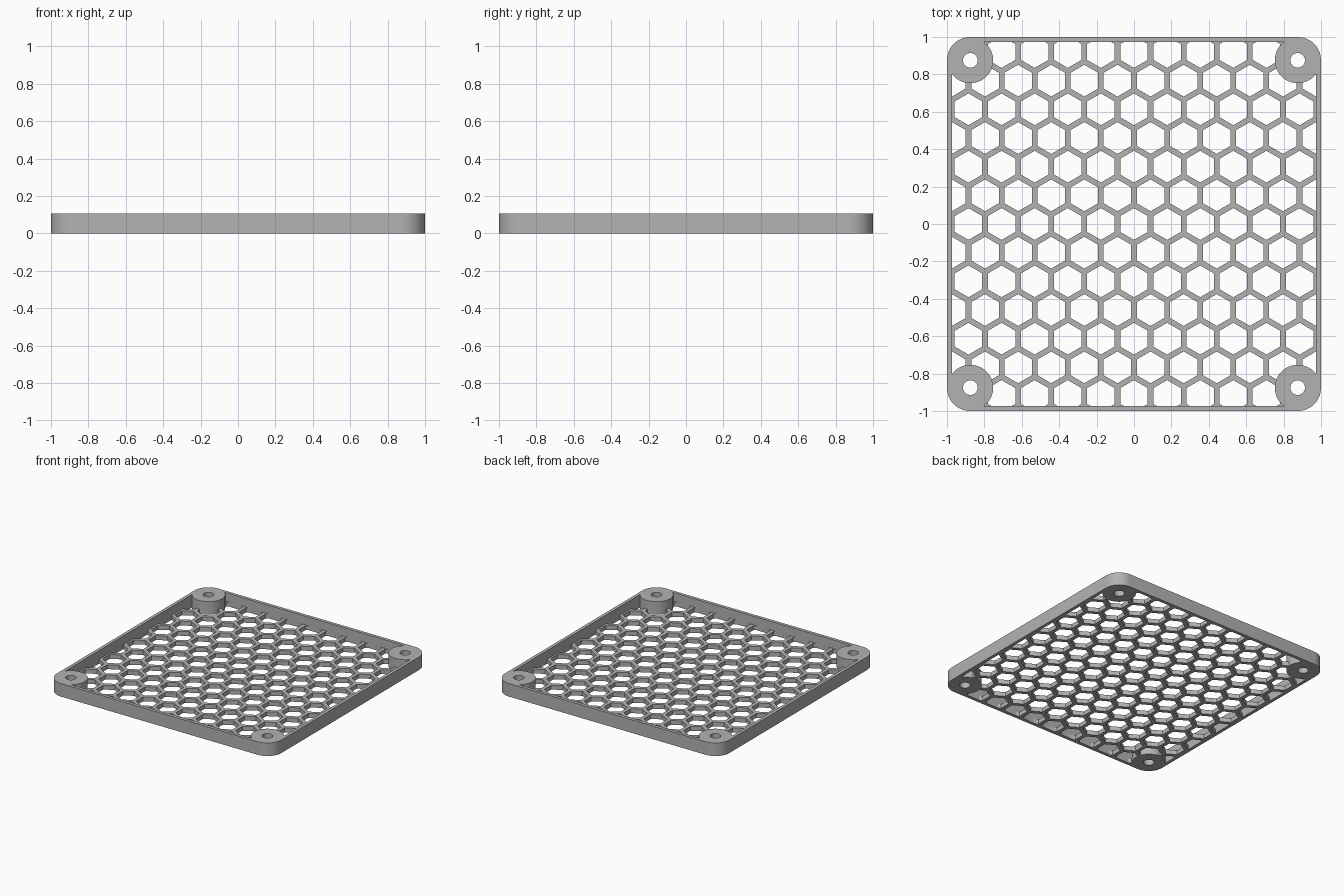
import bpy, bmesh, math

if "Cube" in bpy.data.objects:
    bpy.data.objects.remove(bpy.data.objects["Cube"])

HEIGHT = 0.105      # frame and boss height
MESH_T = 0.035      # honeycomb thickness
WALL = 0.026        # frame wall thickness
CORNER = 0.125      # outer corner radius, boss centres sit on it
BOSS_R = 0.122
HOLE_R = 0.039
PITCH = 0.177       # honeycomb spacing
RIB = 0.030         # honeycomb rib width


def arc(cx, cy, r, a0, a1, n):
    return [(cx + r * math.cos(a0 + (a1 - a0) * i / n),
             cy + r * math.sin(a0 + (a1 - a0) * i / n)) for i in range(n + 1)]


def rounded_square(half, r):
    pts = []
    for k, (sx, sy) in enumerate([(1, 1), (-1, 1), (-1, -1), (1, -1)]):
        a = k * math.pi / 2
        pts += arc(sx * (half - r), sy * (half - r), r, a, a + math.pi / 2, 14)
    return pts


def circle(cx, cy, r, n, turn=0.0):
    return arc(cx, cy, r, turn, turn + math.tau, n)[:-1]


def prisms(name, outlines, z0, z1):
    """One object made of separate straight prisms."""
    bm = bmesh.new()
    for pts in outlines:
        low = [bm.verts.new((x, y, z0)) for x, y in pts]
        top = [bm.verts.new((x, y, z1)) for x, y in pts]
        bm.faces.new(low[::-1])
        bm.faces.new(top)
        for i in range(len(pts)):
            j = (i + 1) % len(pts)
            bm.faces.new((low[i], low[j], top[j], top[i]))
    me = bpy.data.meshes.new(name)
    bm.to_mesh(me)
    bm.free()
    ob = bpy.data.objects.new(name, me)
    bpy.context.collection.objects.link(ob)
    return ob


def boolean(ob, other, op):
    """Apply a boolean and remove the helper."""
    mod = ob.modifiers.new("cut", 'BOOLEAN')
    mod.operation, mod.solver, mod.object = op, 'EXACT', other
    dg = bpy.context.evaluated_depsgraph_get()
    me = bpy.data.meshes.new_from_object(ob.evaluated_get(dg))
    ob.modifiers.clear()
    ob.data = me
    bpy.data.objects.remove(other)


corners = [(sx * (1 - CORNER), sy * (1 - CORNER)) for sx in (-1, 1) for sy in (-1, 1)]


def interior(name, z0, z1):
    """Space inside the frame, minus the corner bosses."""
    ob = prisms(name, [rounded_square(1 - WALL, CORNER - WALL)], z0, z1)
    bosses = prisms("boss_helper", [circle(x, y, BOSS_R, 64) for x, y in corners],
                    z0 - 0.1, z1 + 0.1)
    boolean(ob, bosses, 'DIFFERENCE')
    return ob


# outer body with the pocket above the honeycomb
grille = prisms("fan_grille", [rounded_square(1, CORNER)], 0, HEIGHT)
boolean(grille, interior("pocket", MESH_T, HEIGHT + 0.1), 'DIFFERENCE')

# hexagonal openings, limited to the interior
hexes = []
hex_r = (PITCH - RIB) / math.sqrt(3)
for row in range(-6, 7):
    for col in range(-7, 8):
        x = (col + 0.5 * (row % 2)) * PITCH
        y = row * PITCH * math.sqrt(3) / 2
        if abs(x) < 1.03:
            hexes.append(circle(x, y, hex_r, 6, math.pi / 6))
openings = prisms("openings", hexes, -0.05, MESH_T + 0.02)
boolean(openings, interior("limit", -0.1, 0.2), 'INTERSECT')
boolean(grille, openings, 'DIFFERENCE')

# screw holes
screws = prisms("screw_holes", [circle(x, y, HOLE_R, 40) for x, y in corners], -0.1, 0.3)
boolean(grille, screws, 'DIFFERENCE')

# material and shading
mat = bpy.data.materials.new("grey plastic")
mat.diffuse_color = (0.45, 0.45, 0.45, 1)
mat.use_nodes = True
mat.node_tree.nodes["Principled BSDF"].inputs["Base Color"].default_value = mat.diffuse_color
grille.data.materials.clear()
grille.data.materials.append(mat)
for p in grille.data.polygons:
    p.material_index = 0
bpy.context.view_layer.objects.active = grille
grille.select_set(True)
bpy.ops.object.shade_smooth_by_angle(angle=math.radians(30))
